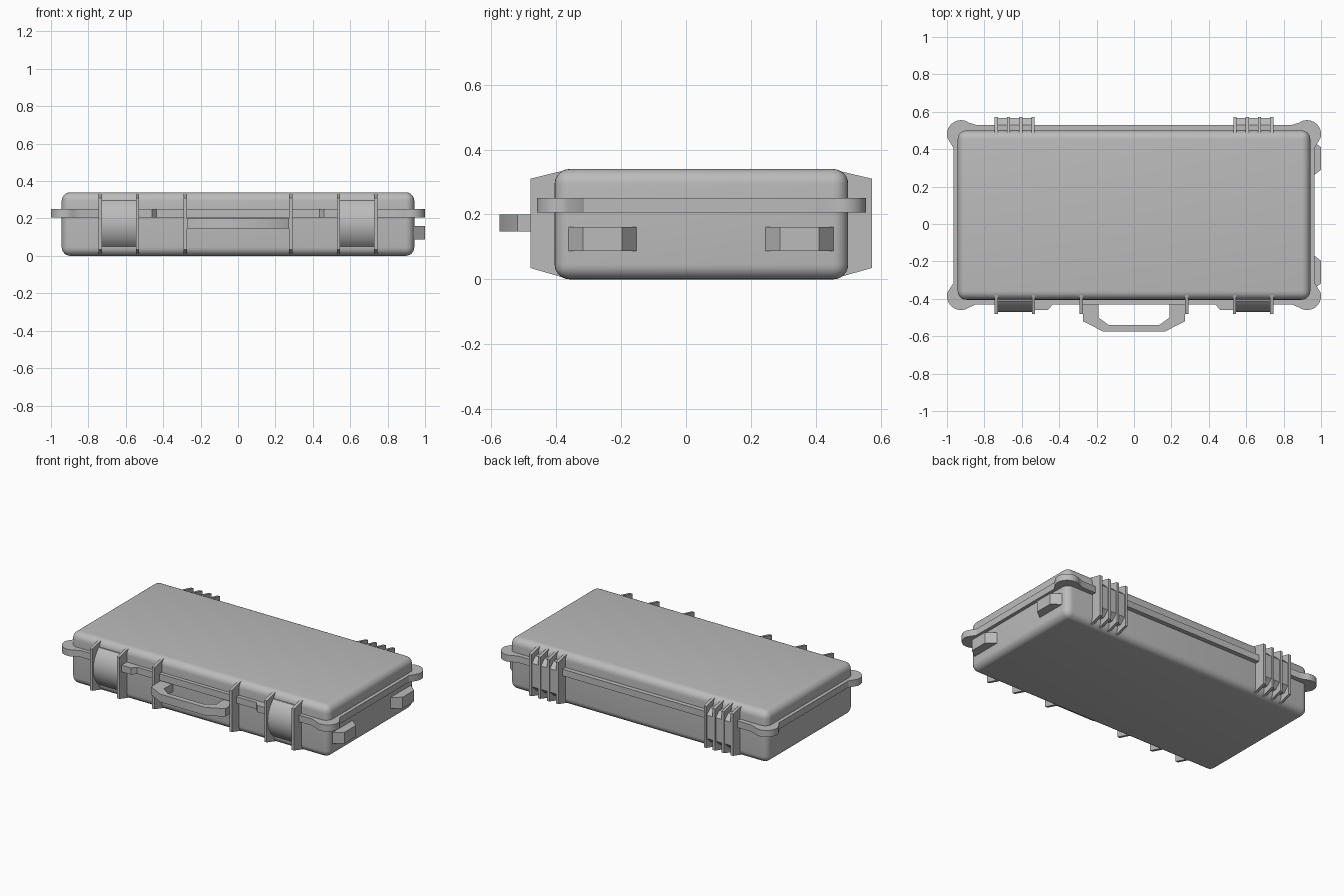
import bpy, bmesh, math

cube = bpy.data.objects.get("Cube")
if cube:
    bpy.data.objects.remove(cube, do_unlink=True)

# Single grey plastic
GREY = (0.5, 0.5, 0.5, 1.0)
plastic = bpy.data.materials.new("grey plastic")
plastic.use_nodes = True
plastic.diffuse_color = GREY
plastic.node_tree.nodes["Principled BSDF"].inputs["Base Color"].default_value = GREY


def finish(name, bm):
    bmesh.ops.recalc_face_normals(bm, faces=bm.faces[:])
    mesh = bpy.data.meshes.new(name)
    bm.to_mesh(mesh)
    bm.free()
    mesh.materials.append(plastic)
    obj = bpy.data.objects.new(name, mesh)
    bpy.context.collection.objects.link(obj)
    bpy.ops.object.select_all(action='DESELECT')
    obj.select_set(True)
    bpy.context.view_layer.objects.active = obj
    bpy.ops.object.shade_smooth_by_angle(angle=math.radians(30))
    return obj


def prism(name, points, axis, lo, hi):
    """Extrude an outline: axis 'x' takes (y, z) points, axis 'z' takes (x, y)."""
    bm = bmesh.new()
    place = (lambda p: (lo, *p)) if axis == 'x' else (lambda p: (*p, lo))
    face = bm.faces.new([bm.verts.new(place(p)) for p in points])
    new = bmesh.ops.extrude_face_region(bm, geom=[face])["geom"]
    d = hi - lo
    bmesh.ops.translate(bm, vec=(d, 0, 0) if axis == 'x' else (0, 0, d),
                        verts=[v for v in new if isinstance(v, bmesh.types.BMVert)])
    return finish(name, bm)


def shell(name, z_lo, z_hi, seam):
    """Box with every edge rounded except those on the seam."""
    bm = bmesh.new()
    bmesh.ops.create_cube(bm, size=1)
    for v in bm.verts:
        v.co = (v.co.x * 1.885, v.co.y * 0.905 + 0.0475, z_hi if v.co.z > 0 else z_lo)
    edges = [e for e in bm.edges if any(abs(v.co.z - seam) > 1e-4 for v in e.verts)]
    bmesh.ops.bevel(bm, geom=edges, offset=0.046, segments=6, profile=0.5, affect='EDGES')
    return finish(name, bm)


# Main body
shell("base_tray", 0.0, 0.228, 0.228)
shell("lid", 0.228, 0.34, 0.228)


# Seam flange with round corner ears and front tabs
def arc(cx, cy, r, a0, a1, n=14):
    return [(cx + r * math.cos(math.radians(a0 + (a1 - a0) * i / n)),
             cy + r * math.sin(math.radians(a0 + (a1 - a0) * i / n))) for i in range(n + 1)]


half = [(0.435, -0.43), (0.46, -0.46), (0.54, -0.46), (0.54, -0.43), (0.845, -0.43)]
half += arc(0.925, -0.385, 0.075, -125, 15)
half += [(0.965, -0.315), (0.965, 0.405)]
half += arc(0.925, 0.48, 0.075, -15, 125)
half += [(0.845, 0.53)]
outline = half + [(-x, y) for x, y in reversed(half)]
prism("seam_flange", outline, 'z', 0.206, 0.25)

# Front ribs
front_rib = [(-0.37, 0.337), (-0.48, 0.31), (-0.48, 0.035), (-0.37, 0.003)]
for side, s in (("left", 1), ("right", -1)):
    for label, x in (("outer", 0.737), ("middle", 0.537), ("inner", 0.282)):
        prism(f"{side}_{label}_front_rib", front_rib, 'x', s * x - 0.009, s * x + 0.009)

# Curved latches between the outer ribs
R = 0.1575
latch = arc(-0.47 + R, 0.173, R, 129, 231, 16) + [(-0.38, 0.05), (-0.38, 0.296)]
for side, s in (("left", 1), ("right", -1)):
    prism(f"{side}_latch", latch, 'x', s * 0.637 - 0.095, s * 0.637 + 0.095)

# Rear hinges: four ribs with a knuckle block between them
rear_rib = [(0.46, 0.337), (0.573, 0.31), (0.573, 0.035), (0.46, 0.003)]
knuckle = [(0.48, 0.285), (0.53, 0.285), (0.567, 0.25), (0.567, 0.095), (0.53, 0.06), (0.48, 0.06)]
for side, s in (("left", 1), ("right", -1)):
    for i in range(4):
        x = s * (0.54 + i * 0.0655)
        prism(f"{side}_hinge_rib_{i + 1}", rear_rib, 'x', x - 0.009, x + 0.009)
    prism(f"{side}_hinge_knuckle", knuckle, 'x', s * 0.638 - 0.098, s * 0.638 + 0.098)

# Carry handle
outer = [(0.272, -0.39), (0.272, -0.52), (0.165, -0.575)]
inner = [(0.19, -0.39), (0.19, -0.5), (0.135, -0.54)]
handle = (outer + [(-x, y) for x, y in reversed(outer)]
          + [(-x, y) for x, y in inner] + list(reversed(inner)))
prism("carry_handle", handle, 'z', 0.147, 0.2)

# Standing feet on the left end
for label, y in (("front", -0.257), ("rear", 0.35)):
    foot = [(0.92, y - 0.105), (0.942, y - 0.105), (1.0, y - 0.06),
            (1.0, y + 0.06), (0.942, y + 0.105), (0.92, y + 0.105)]
    prism(f"{label}_side_foot", foot, 'z', 0.087, 0.161)
